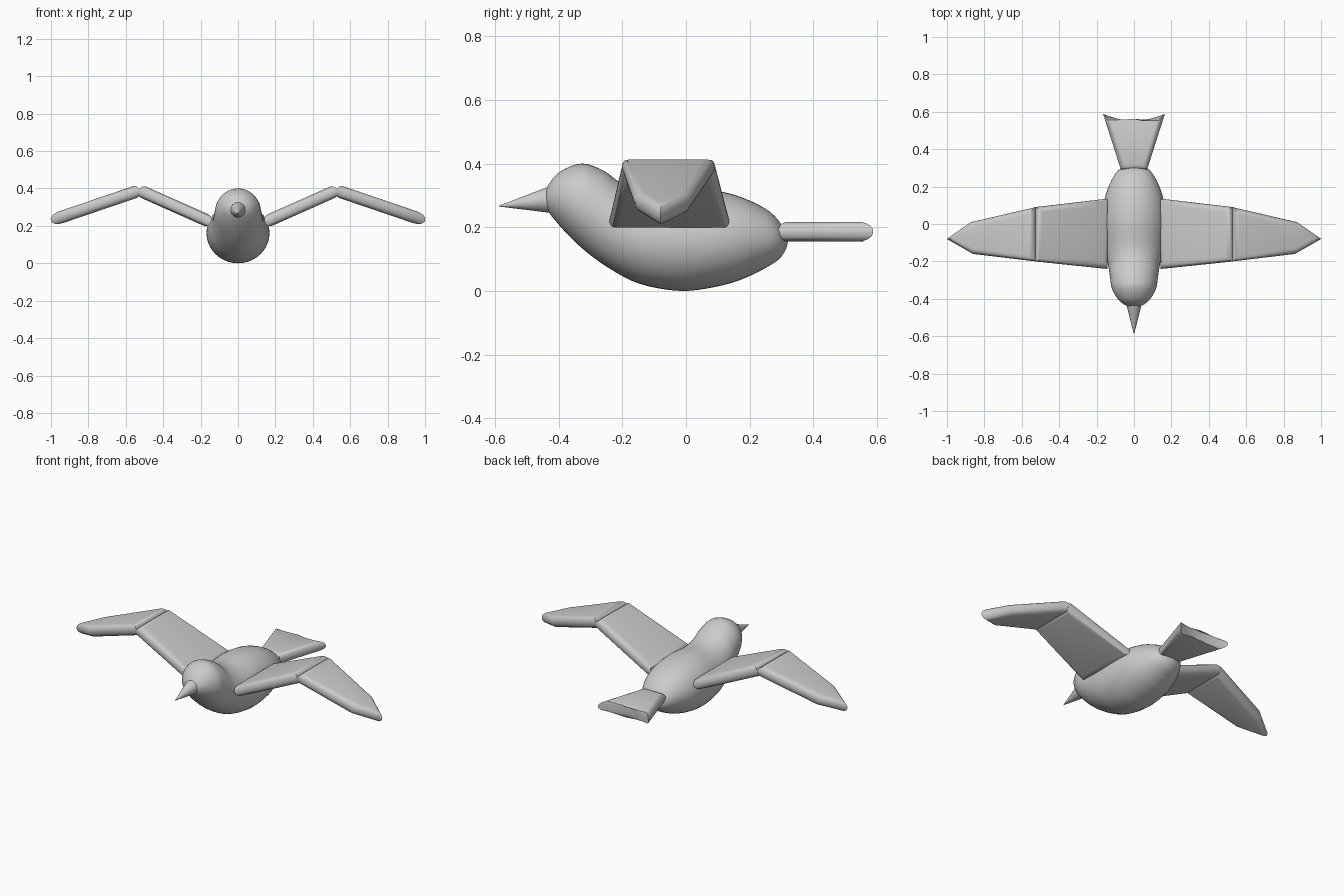
import bpy, bmesh, math
from mathutils import Vector

cube = bpy.data.objects.get("Cube")
if cube:
    bpy.data.objects.remove(cube)

GREY = (0.6, 0.6, 0.6, 1)
grey = bpy.data.materials.new("plain grey")
grey.use_nodes = True
grey.diffuse_color = GREY
grey.node_tree.nodes["Principled BSDF"].inputs["Base Color"].default_value = GREY


def finish(bm, name, angle):
    bmesh.ops.recalc_face_normals(bm, faces=bm.faces)
    mesh = bpy.data.meshes.new(name)
    bm.to_mesh(mesh)
    bm.free()
    mesh.materials.append(grey)
    obj = bpy.data.objects.new(name, mesh)
    bpy.context.collection.objects.link(obj)
    bpy.ops.object.select_all(action="DESELECT")
    obj.select_set(True)
    bpy.context.view_layer.objects.active = obj
    bpy.ops.object.shade_smooth_by_angle(angle=math.radians(angle))
    return obj


def padded_slab(name, outline, height, slope, half=0.033):
    """Flat outline with pillowed rims; height at x = 0, tilted by slope along x."""
    normal = Vector((-slope, 0, 1)).normalized() * half
    bm = bmesh.new()
    mid = [Vector((x, y, height + slope * x)) for x, y in outline]
    low = [bm.verts.new(p - normal) for p in mid]
    top = [bm.verts.new(p + normal) for p in mid]
    n = len(mid)
    rims = [bm.faces.new(low), bm.faces.new(top)]
    for i in range(n):
        j = (i + 1) % n
        bm.faces.new((low[i], low[j], top[j], top[i]))
    edges = {e for f in rims for e in f.edges}
    bmesh.ops.bevel(bm, geom=list(edges), offset=0.03, offset_type="OFFSET",
                    segments=5, profile=0.5, affect="EDGES", clamp_overlap=True)
    return finish(bm, name, 40)


def spline(a, b, c, d, t):
    return 0.5 * (2 * b + (c - a) * t + (2 * a - 5 * b + 4 * c - d) * t * t
                  + (3 * b - a - 3 * c + d) * t ** 3)


# Body and head: oval sections, each (top y, top z, bottom y, bottom z, half width)
sections = [
    (-.446, .295, -.446, .285, .006), (-.434, .33, -.436, .255, .045),
    (-.396, .374, -.41, .22, .085), (-.327, .40, -.365, .17, .118),
    (-.258, .377, -.31, .12, .128), (-.20, .337, -.24, .07, .138),
    (-.12, .318, -.145, .022, .156), (0, .324, -.02, 0, .168),
    (.10, .314, .09, .012, .164), (.185, .29, .185, .04, .142),
    (.264, .248, .28, .09, .098), (.305, .20, .311, .125, .052),
    (.32, .163, .32, .153, .006),
]
SIDES, STEPS = 40, 4
keys = [Vector(s) for s in sections]
keys = [keys[0]] + keys + [keys[-1]]
smooth = [spline(*keys[i:i + 4], k / STEPS)
          for i in range(len(keys) - 3) for k in range(STEPS)] + [keys[-1]]
bm = bmesh.new()
rings = []
for ty, tz, by, bz, w in smooth:
    ring = []
    for i in range(SIDES):
        a = math.tau * i / SIDES
        up = 0.5 + 0.5 * math.cos(a)
        ring.append(bm.verts.new((w * math.sin(a), by + (ty - by) * up, bz + (tz - bz) * up)))
    rings.append(ring)
for r, s in zip(rings, rings[1:]):
    for i in range(SIDES):
        j = (i + 1) % SIDES
        bm.faces.new((r[i], r[j], s[j], s[i]))
bm.faces.new(rings[0])
bm.faces.new(rings[-1])
finish(bm, "body", 60)

# Beak: pointed cone sunk into the face
base, tip = Vector((0, -0.41, 0.288)), Vector((0, -0.588, 0.266))
axis = tip - base
bm = bmesh.new()
bmesh.ops.create_cone(bm, cap_ends=True, segments=32, radius1=0.046, radius2=0.001,
                      depth=axis.length)
turn = axis.to_track_quat("Z", "Y").to_matrix()
for v in bm.verts:
    v.co = turn @ v.co + (base + tip) / 2
finish(bm, "beak", 40)

# Wings: inner panel rises from the body, outer panel drops to a pointed tip
inner = [(.145, -.24), (.53, -.2), (.53, .09), (.145, .135)]
outer = [(.525, -.2), (.86, -.16), (1, -.08), (.87, .01), (.525, .09)]
for side, sign in (("left", 1), ("right", -1)):
    padded_slab(side + "_inner_wing", [(sign * x, y) for x, y in inner], 0.155, sign * 0.445)
    padded_slab(side + "_outer_wing", [(sign * x, y) for x, y in outer], 0.568, sign * -0.34)

# Tail: forked fan
padded_slab("tail", [(-.07, .29), (.07, .29), (.165, .588), (0, .53), (-.165, .588)],
            0.186, 0, 0.031)
